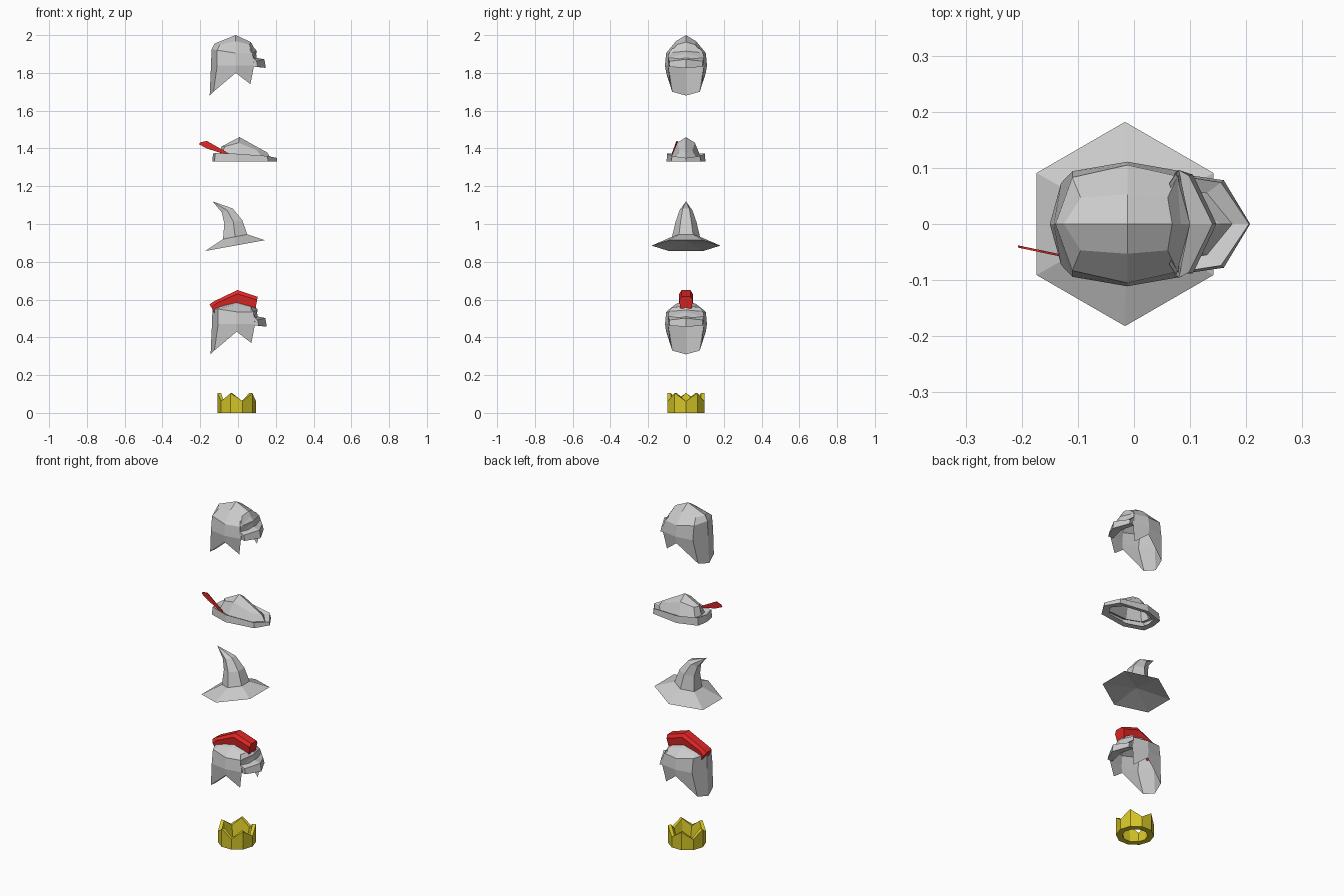
import bpy, bmesh
from math import sin, cos, radians

if "Cube" in bpy.data.objects:
    bpy.data.objects.remove(bpy.data.objects["Cube"])


def material(name, rgb):
    m = bpy.data.materials.new(name)
    m.diffuse_color = (*rgb, 1)
    m.use_nodes = True
    m.node_tree.nodes["Principled BSDF"].inputs["Base Color"].default_value = m.diffuse_color
    return m


RED = material("red", (0.75, 0.02, 0.02))
GOLD = material("gold", (0.66, 0.56, 0.02))


def make(name, verts, faces, mat=None, mirror=False):
    bm = bmesh.new()
    vs = [bm.verts.new(v) for v in verts]
    for f in faces:
        bm.faces.new([vs[i] for i in f])
    bmesh.ops.remove_doubles(bm, verts=bm.verts, dist=1e-5)
    bmesh.ops.recalc_face_normals(bm, faces=bm.faces)
    me = bpy.data.meshes.new(name)
    bm.to_mesh(me)
    bm.free()
    ob = bpy.data.objects.new(name, me)
    bpy.context.collection.objects.link(ob)
    if mat:
        me.materials.append(mat)
    if mirror:
        mod = ob.modifiers.new("mirror", 'MIRROR')
        mod.use_axis = (False, True, False)
    return ob


def loft(rows, closed=False):
    """Quads between successive rows of equal length."""
    n = len(rows[0])
    verts = [v for r in rows for v in r]
    faces = []
    for r in range(len(rows) - 1):
        for i in range(n if closed else n - 1):
            j = (i + 1) % n
            faces.append((r * n + i, r * n + j, r * n + n + j, r * n + n + i))
    return verts, faces


# Crown: ten-sided zigzag band
N = 10
def ring(r, z_low, z_high):
    return [(-0.007 + r * cos(radians(36 * i)), r * sin(radians(36 * i)),
             z_high if i % 2 else z_low) for i in range(N)]


rings = [ring(0.068, 0, 0), ring(0.102, 0, 0), ring(0.102, 0.062, 0.105),
         ring(0.083, 0.062, 0.105), ring(0.068, 0, 0)]
make("crown", *loft(rings, True), GOLD)


# Helmets: half shell from rings ordered back to front, mirrored across y
def helmet(name, dx, dz, drop):
    r0 = [(-.143, 0, 1.84), (-.11, .094, 1.84), (-.012, .111, 1.84), (.085, .094, 1.84), (.1, 0, 1.86)]
    r1 = [(-.14, 0, 1.925), (-.11, .083, 1.92), (-.012, .105, 1.905), (.078, .085, 1.905), (.095, 0, 1.915)]
    r2 = [(-.125, 0, 1.955), (-.095, .047, 1.95), (-.012, .053, 1.968), (.06, .047, 1.95), (.068, 0, 1.963)]
    low = [(-.15, 0, 1.68), (-.13, .073, 1.70), (-.012, .105, 1.80), (.066, .082, 1.74)]
    r2 = [(x, y, z - drop * 0.6) for x, y, z in r2]
    verts, faces = loft([r0, r1, r2])
    b = len(verts)
    verts += low + [(-.012, 0, 2.0 - drop)]
    faces += [(i, i + 1, b + i + 1, b + i) for i in range(3)]
    faces += [(b + 4, 10, 11, 12), (b + 4, 12, 13, 14)]
    ob = make(name + "_shell", verts, faces, mirror=True)
    # Brow band and projecting peak
    centre = [(.084, 0, 1.935), (.1, 0, 1.915), (.09, 0, 1.882), (.14, 0, 1.872), (.147, 0, 1.826), (.088, 0, 1.838)]
    side = [(.063, .072, 1.93), (.075, .09, 1.907), (.08, .096, 1.88), (.098, .086, 1.862), (.105, .088, 1.832), (.07, .09, 1.835)]
    verts, faces = loft([centre, side])
    faces.append(tuple(range(6, 12)))
    visor = make(name + "_visor", verts, faces, mirror=True)
    for o in (ob, visor):
        o.location = (dx, 0, dz)


helmet("plain_helmet", 0, 0, 0)
helmet("crested_helmet", 0.005, -1.37, 0.035)

# Crest: bevelled section swept over the dome from (bottom, top) stations
stations = [(-.115, .51, -.15, .575), (-.085, .553, -.125, .592),
            (-.003, .578, -.003, .65), (.093, .553, .104, .615)]
rows = []
for bx, bz, tx, tz in stations:
    mx, mz = bx + (tx - bx) * .72, bz + (tz - bz) * .72
    rows.append([(bx, -.03, bz), (mx, -.036, mz), (tx, -.024, tz),
                 (tx, .024, tz), (mx, .036, mz), (bx, .03, bz)])
verts, faces = loft(rows, True)
faces += [tuple(range(6)), tuple(range(18, 24))]
make("crest", verts, faces, RED)


# Pointed hat: hexagonal rings (centre x, left z, right z, radius) bent back
def hexring(cx, zl, zr, r):
    h = r * cos(radians(30))
    out = []
    for i in range(6):
        a = radians(30 + 60 * i)
        x = r * cos(a)
        out.append((cx + x, r * sin(a), (zl + zr) / 2 + (zr - zl) / 2 * x / h))
    return out


rows = [hexring(-.016, .857, .914, .182), hexring(-.015, .92, .945, .074),
        hexring(-.025, 1.005, 1.02, .055), hexring(-.057, 1.062, 1.082, .034)]
verts, faces = loft(rows, True)
b = len(verts)
verts += [(-.135, 0, 1.12), (-.016, 0, .908)]
for i in range(6):
    j = (i + 1) % 6
    faces += [(18 + i, 18 + j, b), (j, i, b + 1)]
make("pointed_hat", verts, faces)

# Feathered cap: half rings from back to front, turned-up brim and ridged dome
inner = [(-.105, 0, 1.335), (-.095, .045, 1.335), (-.01, .075, 1.335), (.12, .055, 1.335), (.165, 0, 1.335)]
outer = [(-.135, 0, 1.33), (-.125, .065, 1.33), (-.01, .103, 1.33), (.16, .078, 1.33), (.207, 0, 1.33)]
upper = [(-.133, 0, 1.372), (-.12, .063, 1.375), (-.01, .1, 1.372), (.155, .074, 1.36), (.205, 0, 1.35)]
base = [(-.1, 0, 1.36), (-.09, .045, 1.36), (-.01, .076, 1.36), (.13, .055, 1.35), (.175, 0, 1.345)]
mid = [(-.088, 0, 1.41), (-.07, .028, 1.41), (.003, .047, 1.43), (.1, .033, 1.39), (.155, 0, 1.378)]
verts, faces = loft([mid, inner, outer, upper, base, mid])
b = len(verts)
verts += [(.008, 0, 1.46)]
faces = [f for f in faces if f[0] >= 5] + [(b, 25, 26, 27), (b, 27, 28, 29)]
make("cap", verts, faces, mirror=True)

# Feather: thin blade leaning back on the near side
blade = [(-.045, 1.362), (-.16, 1.398), (-.207, 1.422), (-.2, 1.432), (-.165, 1.44), (-.05, 1.374)]
rows = [[(x, -.074 - .17 * (x + .045) * -1 * -.0 + (-.045 - x) * .21 + t, z) for x, z in blade]
        for t in (-.002, .002)]
verts, faces = loft(rows, True)
faces += [tuple(range(6)), tuple(range(6, 12))]
make("feather", verts, faces, RED)
